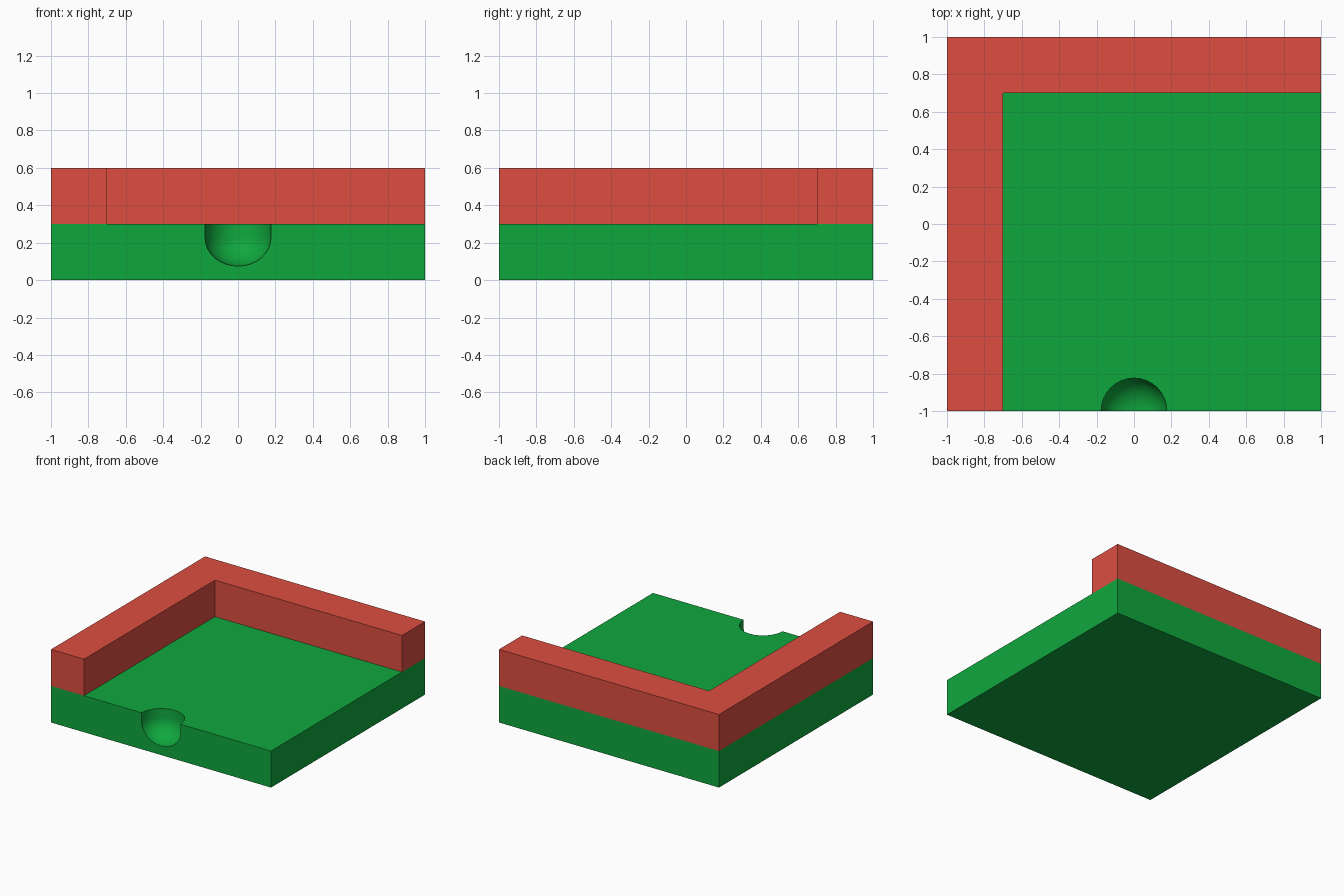
import bpy, bmesh, math

if "Cube" in bpy.data.objects:
    bpy.data.objects.remove(bpy.data.objects["Cube"])


def material(name, color):
    m = bpy.data.materials.new(name)
    m.diffuse_color = (*color, 1)
    m.use_nodes = True
    m.node_tree.nodes["Principled BSDF"].inputs["Base Color"].default_value = m.diffuse_color
    return m


def add_object(name, bm, mat):
    bmesh.ops.recalc_face_normals(bm, faces=bm.faces)
    me = bpy.data.meshes.new(name)
    bm.to_mesh(me)
    bm.free()
    me.materials.append(mat)
    ob = bpy.data.objects.new(name, me)
    bpy.context.collection.objects.link(ob)
    return ob


def extrude_outline(name, outline, z0, z1, mat):
    bm = bmesh.new()
    face = bm.faces.new([bm.verts.new((x, y, z0)) for x, y in outline])
    up = bmesh.ops.extrude_face_region(bm, geom=[face])["geom"]
    verts = [v for v in up if isinstance(v, bmesh.types.BMVert)]
    bmesh.ops.translate(bm, verts=verts, vec=(0, 0, z1 - z0))
    return add_object(name, bm, mat)


green = material("green", (0.005, 0.39, 0.048))
red = material("red", (0.716, 0.076, 0.053))

# Floor slab and L-shaped border wall
floor = extrude_outline("floor_slab", [(-1, -1), (1, -1), (1, 1), (-1, 1)], 0, 0.3, green)
extrude_outline("corner_wall", [(-1, -1), (-0.7, -1), (-0.7, 0.7), (1, 0.7), (1, 1), (-1, 1)],
                0.3, 0.6, red)

# Round-bottomed pocket cutter, spun around a vertical axis on the front edge
R, SHOULDER, BOTTOM, STEPS = 0.176, 0.225, 0.075, 8
profile = [(0, 0.5), (R, 0.5)]
for i in range(STEPS + 1):
    a = math.pi / 2 * i / STEPS
    profile.append((R * math.cos(a), SHOULDER - (SHOULDER - BOTTOM) * math.sin(a)))
bm = bmesh.new()
verts = [bm.verts.new((x, -1, z)) for x, z in profile]
edges = [bm.edges.new(pair) for pair in zip(verts, verts[1:])]
bmesh.ops.spin(bm, geom=verts + edges, cent=(0, -1, 0), axis=(0, 0, 1),
               angle=math.tau, steps=32)
bmesh.ops.remove_doubles(bm, verts=bm.verts, dist=1e-4)
cutter = add_object("pocket_cutter", bm, green)
cutter.hide_render = True

# Carve the pocket into the floor
mod = floor.modifiers.new("pocket", "BOOLEAN")
mod.operation = "DIFFERENCE"
mod.solver = "EXACT"
mod.object = cutter
bpy.context.view_layer.objects.active = floor
floor.select_set(True)
bpy.ops.object.modifier_apply(modifier=mod.name)
bpy.data.objects.remove(cutter)
bpy.ops.object.shade_smooth_by_angle(angle=math.radians(30))
